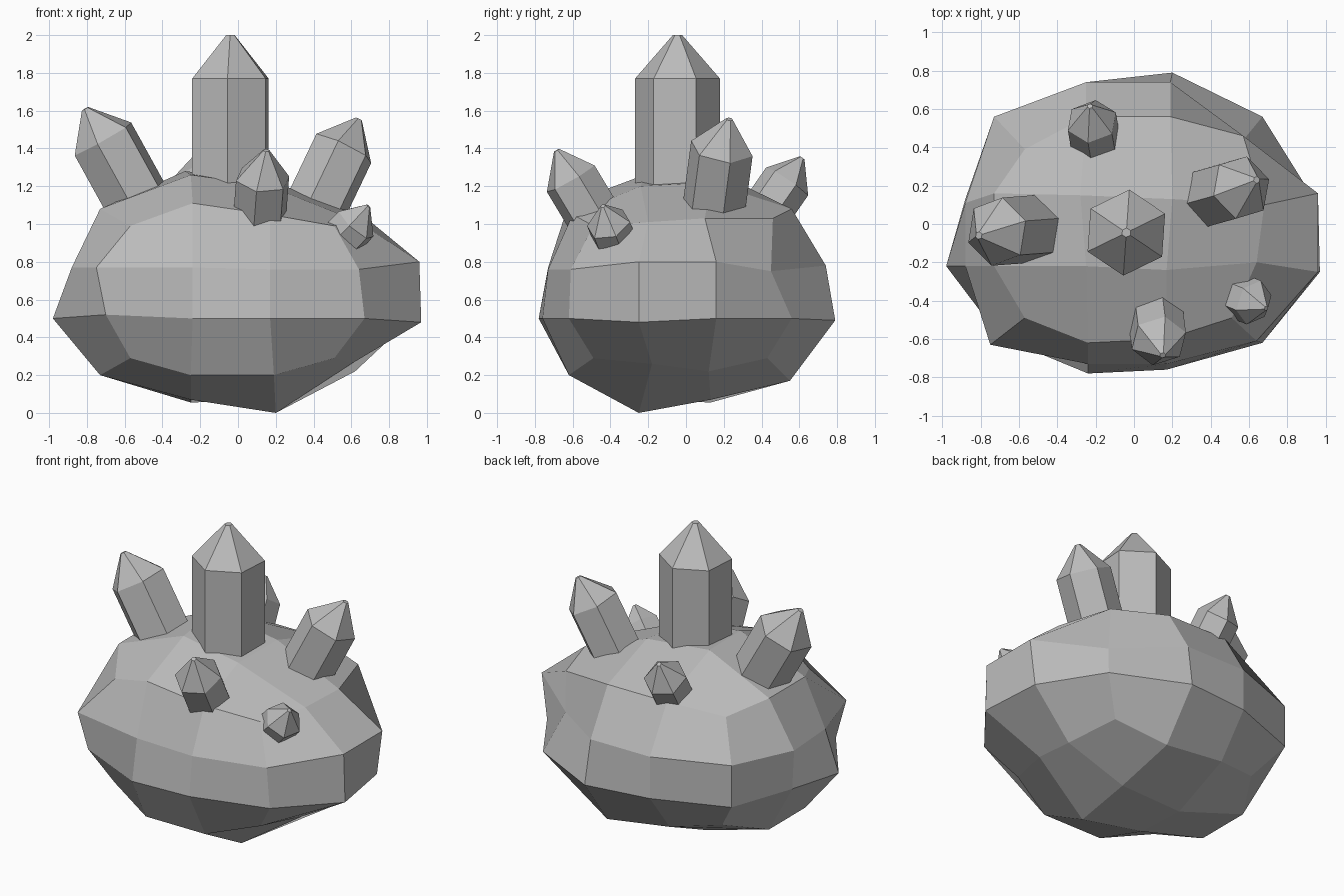
import bpy, bmesh, math
from itertools import product
from mathutils import Vector

cube = bpy.data.objects.get("Cube")
if cube:
    bpy.data.objects.remove(cube, do_unlink=True)

stone = bpy.data.materials.new("stone_grey")
stone.use_nodes = True
grey = (0.5, 0.5, 0.5, 1)
stone.diffuse_color = grey
stone.node_tree.nodes["Principled BSDF"].inputs["Base Color"].default_value = grey


def make_object(name, bm):
    bmesh.ops.recalc_face_normals(bm, faces=bm.faces)
    mesh = bpy.data.meshes.new(name)
    bm.to_mesh(mesh)
    bm.free()
    mesh.materials.append(stone)
    obj = bpy.data.objects.new(name, mesh)
    bpy.context.collection.objects.link(obj)
    return obj


# Rock: rounded cube of three by three quads per side.
# Capitals are outer grid lines, small letters inner ones:
# left/right, front/back, down/up.
AXES = ("LlrR", "FfbB", "DduU")
CENTRE = (-0.03, -0.03, 0.64)
INNER = (0.22, 0.19, 0.14)
OUTER = ((0.95, 0.70, 0.54), (0.77, 0.59, 0.46), (0.62, 0.44, 0.35))

# Chipped and swollen corners that leave the regular shape
CHIPS = {
    "Lbd": (-0.88, 0.13, 0.50), "Lbu": (-0.88, 0.11, 0.75), "Lfu": (-0.88, -0.22, 0.77),
    "Rfd": (0.97, -0.25, 0.48), "Rfu": (0.96, -0.25, 0.80), "Rbu": (0.96, 0.16, 0.80),
    "LFd": (-0.70, -0.59, 0.52), "LFu": (-0.75, -0.63, 0.77), "RFu": (0.64, -0.61, 0.76),
    "lFd": (-0.24, -0.78, 0.50), "rFd": (0.17, -0.76, 0.50),
    "lFu": (-0.24, -0.73, 0.77), "rFu": (0.17, -0.73, 0.76), "rBd": (0.20, 0.79, 0.49),
    "lFU": (-0.24, -0.62, 1.11), "rFU": (0.17, -0.60, 1.05),
    "RBU": (0.57, 0.46, 1.03), "RBu": (0.58, 0.45, 0.75), "LBU": (-0.57, 0.39, 1.0),
    "RfU": (0.64, -0.20, 1.01), "RbU": (0.68, 0.10, 1.03),
    "lbU": (-0.28, 0.15, 1.28), "rfU": (0.17, -0.24, 1.20), "rbU": (0.20, 0.13, 1.22),
    "rfD": (0.20, -0.25, 0.0), "lfD": (-0.25, -0.22, 0.07),
    "lbD": (-0.25, 0.13, 0.055), "rbD": (0.20, 0.13, 0.07),
    "RfD": (0.60, -0.18, 0.26), "RbD": (0.62, 0.12, 0.22),
    "lBD": (-0.25, 0.53, 0.23), "rBD": (0.20, 0.55, 0.17),
}


def rock_point(key):
    if key in CHIPS:
        return CHIPS[key]
    outer_count = sum(c.isupper() for c in key)
    point = []
    for axis, c in enumerate(key):
        size = OUTER[axis][outer_count - 1] if c.isupper() else INNER[axis]
        sign = -1 if AXES[axis].index(c) < 2 else 1
        point.append(CENTRE[axis] + sign * size)
    return point


bm = bmesh.new()
verts = {}
for key in product(*AXES):
    if any(c.isupper() for c in key):
        verts[key] = bm.verts.new(rock_point("".join(key)))
for axis in range(3):
    u, v = [a for a in range(3) if a != axis]
    for side, i, j in product((0, 3), range(3), range(3)):
        corners = []
        for di, dj in ((0, 0), (1, 0), (1, 1), (0, 1)):
            key = [None] * 3
            key[axis] = AXES[axis][side]
            key[u] = AXES[u][i + di]
            key[v] = AXES[v][j + dj]
            corners.append(verts[tuple(key)])
        bm.faces.new(corners)
make_object("rock", bm)


# Crystals: six-sided prisms with a pointed, slightly blunt end
def crystal(name, base, shoulder, tip, radius, turn):
    base, shoulder, tip = Vector(base), Vector(shoulder), Vector(tip)
    axis = (tip - base).normalized()
    side = Vector((0, 1, 0))
    side = (side - axis * side.dot(axis)).normalized()
    other = side.cross(axis)
    bm = bmesh.new()
    rings = []
    for centre, r in ((base, radius), (shoulder, radius), (tip, radius * 0.11)):
        ring = []
        for n in range(6):
            a = math.radians(turn + 60 * n)
            ring.append(bm.verts.new(centre + r * (math.cos(a) * side + math.sin(a) * other)))
        rings.append(ring)
    for low, high in zip(rings, rings[1:]):
        for n in range(6):
            m = (n + 1) % 6
            bm.faces.new((low[n], low[m], high[m], high[n]))
    bm.faces.new(rings[0])
    bm.faces.new(rings[-1])
    make_object(name, bm)


crystal("main_crystal", (-0.04, -0.045, 0.9), (-0.04, -0.045, 1.77), (-0.04, -0.045, 2), 0.225, 4)
crystal("left_crystal", (-0.45, -0.02, 0.97), (-0.715, -0.04, 1.45), (-0.81, -0.06, 1.61), 0.182, 12)
crystal("right_crystal", (0.345, 0.13, 0.95), (0.56, 0.19, 1.40), (0.64, 0.23, 1.555), 0.17, 15)
crystal("back_crystal", (-0.18, 0.31, 0.90), (-0.22, 0.535, 1.225), (-0.23, 0.615, 1.35), 0.135, 5)
crystal("front_crystal", (0.10, -0.37, 0.84), (0.13, -0.61, 1.24), (0.15, -0.685, 1.39), 0.148, 10)
crystal("small_crystal", (0.43, -0.33, 0.80), (0.625, -0.41, 1.0), (0.69, -0.44, 1.095), 0.12, 10)
